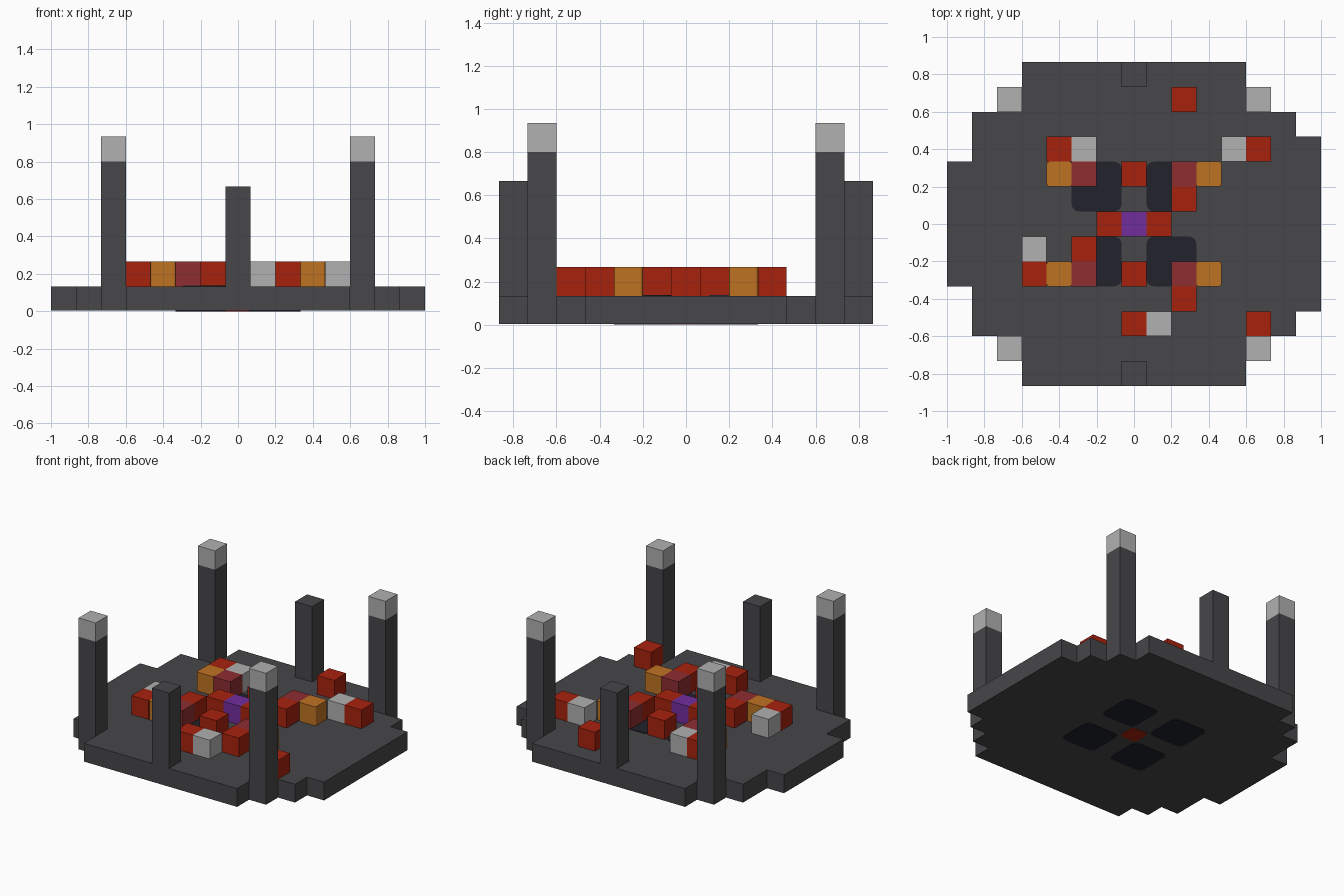
import bpy
import bmesh

U = 2 / 15            # one grid cell
PLATE_TOP = U
SKIN = 0.004          # how far the inlays stand proud of the plate

old = bpy.data.objects.get("Cube")
if old:
    bpy.data.objects.remove(old, do_unlink=True)


def material(name, rgb):
    mat = bpy.data.materials.new(name)
    mat.use_nodes = True
    mat.diffuse_color = (*rgb, 1)
    bsdf = mat.node_tree.nodes["Principled BSDF"]
    bsdf.inputs["Base Color"].default_value = (*rgb, 1)
    bsdf.inputs["Roughness"].default_value = 0.8
    return mat


GREY = material("dark grey", (0.063, 0.063, 0.068))
LIGHT = material("light grey", (0.44, 0.44, 0.44))
RED = material("red", (0.39, 0.016, 0.004))
ORANGE = material("orange", (0.52, 0.17, 0.016))
MAROON = material("maroon", (0.27, 0.027, 0.03))
PURPLE = material("purple", (0.165, 0.027, 0.33))
NAVY = material("navy", (0.015, 0.016, 0.025))


def finish(name, bm, mat):
    bmesh.ops.recalc_face_normals(bm, faces=bm.faces)
    mesh = bpy.data.meshes.new(name)
    bm.to_mesh(mesh)
    bm.free()
    mesh.materials.append(mat)
    obj = bpy.data.objects.new(name, mesh)
    bpy.context.collection.objects.link(obj)
    return obj


def prism(name, outline, z0, z1, mat, radius=0):
    """Extrude an outline upward, rounding its upright edges if asked."""
    bm = bmesh.new()
    face = bm.faces.new([bm.verts.new((x, y, z0)) for x, y in outline])
    top = bmesh.ops.extrude_face_region(bm, geom=[face], use_keep_orig=True)["geom"]
    for v in top:
        if isinstance(v, bmesh.types.BMVert):
            v.co.z = z1
    if radius:
        upright = [e for e in bm.edges
                   if abs(e.verts[0].co.z - e.verts[1].co.z) > 0.01]
        bmesh.ops.bevel(bm, geom=upright, offset=radius, segments=4,
                        profile=0.5, affect='EDGES')
    return finish(name, bm, mat)


def block(name, i, j, z0, z1, mat, size=1, radius=0):
    """Square block centred on cell (i, j), size cells wide."""
    h = size * U / 2
    x, y = i * U, j * U
    outline = [(x - h, y - h), (x + h, y - h), (x + h, y + h), (x - h, y + h)]
    return prism(name, outline, z0, z1, mat, radius)


# Stepped base plate: left and right reach of each row, front to back
left = [4, 5, 6, 6, 7, 7, 7, 7, 7, 6, 6, 5, 4]
right = [4, 5, 6, 7, 7, 7, 7, 7, 7, 7, 6, 5, 4]


def stepped_side(reach, sign):
    points = []
    for row, cells in enumerate(reach):
        x = sign * (cells + 0.5) * U
        y = (row - 6.5) * U
        if points and abs(points[-1][0] - x) < 1e-6:
            points.pop()
        elif points:
            points.append((x, y))
        else:
            points.append((x, y))
        points.append((x, y + U))
    return points


prism("base_plate", stepped_side(right, 1) + stepped_side(left, -1)[::-1],
      SKIN, PLATE_TOP, GREY)

# Rounded inlays that run through the plate
for sx in (-1, 1):
    for sy in (-1, 1):
        block("dark_inlay", 1.5 * sx, 1.5 * sy, 0, PLATE_TOP + SKIN, NAVY,
              size=2, radius=0.04)
block("centre_inlay", 0, 0, 0, PLATE_TOP, RED, radius=0.03)

# Corner pillars with light caps, and plain pillars at front and back
for sy in (-1, 1):
    for sx in (-1, 1):
        block("corner_pillar", 5 * sx, 5 * sy, PLATE_TOP, 6 * U, GREY)
        block("pillar_cap", 5 * sx, 5 * sy, 6 * U, 7 * U, LIGHT)
    block("middle_pillar", 0, 6 * sy, PLATE_TOP, 5 * U, GREY)

# Loose blocks on the plate, back row first; columns run from -5 to 5
LAYOUT = [
    ".......R...",
    "...........",
    "..RL.....LR",
    "..OM.R.MO..",
    ".......R...",
    "....RPR....",
    ".L.R.......",
    ".ROM.R.MO..",
    ".......R...",
    ".....RL...R",
]
KINDS = {"R": ("red_block", RED, 0), "L": ("light_block", LIGHT, 0),
         "O": ("orange_block", ORANGE, 0.012), "M": ("maroon_block", MAROON, 0),
         "P": ("core_block", PURPLE, 0)}
for row, line in enumerate(LAYOUT):
    for col, key in enumerate(line):
        if key in KINDS:
            name, mat, radius = KINDS[key]
            block(name, col - 5, 5 - row, PLATE_TOP, 2 * U, mat, radius=radius)
